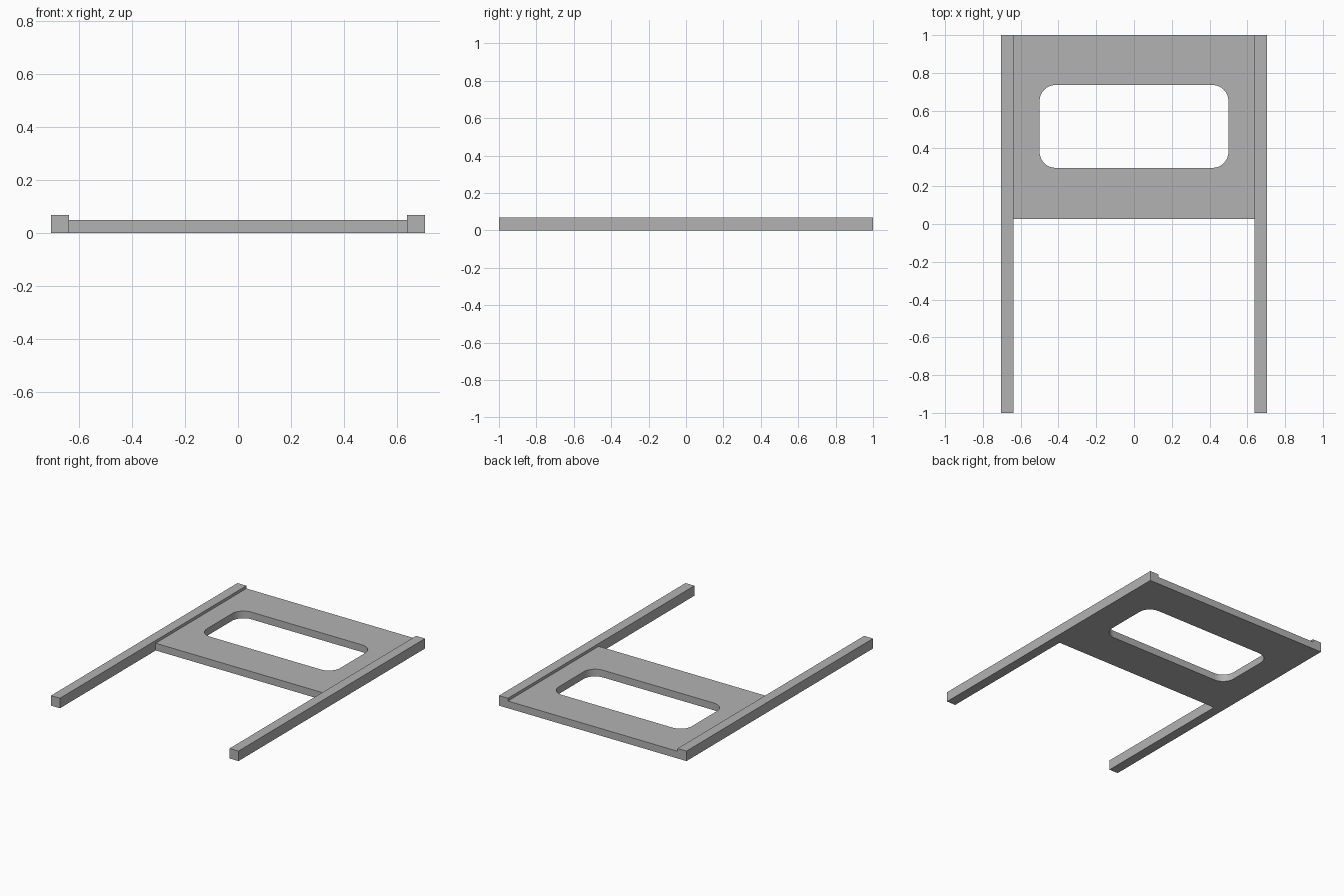
import bpy, bmesh, math

if "Cube" in bpy.data.objects:
    bpy.data.objects.remove(bpy.data.objects["Cube"])

grey = bpy.data.materials.new("plain_grey")
grey.diffuse_color = (0.45, 0.45, 0.45, 1)
grey.use_nodes = True
grey.node_tree.nodes["Principled BSDF"].inputs["Base Color"].default_value = grey.diffuse_color

RAIL_IN, RAIL_OUT, RAIL_H = 0.637, 0.704, 0.068
PLATE_H, PLATE_FRONT = 0.049, 0.027


def finish(bm, name):
    bmesh.ops.recalc_face_normals(bm, faces=bm.faces)
    mesh = bpy.data.meshes.new(name)
    bm.to_mesh(mesh)
    bm.free()
    mesh.materials.append(grey)
    obj = bpy.data.objects.new(name, mesh)
    bpy.context.collection.objects.link(obj)
    return obj


def rounded_rect(x0, x1, y0, y1, r, steps=8):
    pts = []
    corners = [(x1 - r, y1 - r), (x0 + r, y1 - r), (x0 + r, y0 + r), (x1 - r, y0 + r)]
    for q, (cx, cy) in enumerate(corners):
        for i in range(steps + 1):
            a = math.pi / 2 * (q + i / steps)
            pts.append((cx + r * math.cos(a), cy + r * math.sin(a)))
    return pts


# Side rails running the full length
for side, name in ((-1, "left_rail"), (1, "right_rail")):
    bm = bmesh.new()
    bmesh.ops.create_cube(bm, size=1)
    bmesh.ops.scale(bm, vec=(RAIL_OUT - RAIL_IN, 2, RAIL_H), verts=bm.verts)
    bmesh.ops.translate(bm, vec=(side * (RAIL_IN + RAIL_OUT) / 2, 0, RAIL_H / 2), verts=bm.verts)
    finish(bm, name)

# Plate between the rails, with a rounded opening
outline = [(-RAIL_IN, PLATE_FRONT), (RAIL_IN, PLATE_FRONT), (RAIL_IN, 1), (-RAIL_IN, 1)]
opening = rounded_rect(-0.5, 0.5, 0.297, 0.736, 0.085)
bm = bmesh.new()
for loop in (outline, opening):
    vs = [bm.verts.new((x, y, 0)) for x, y in loop]
    for i, v in enumerate(vs):
        bm.edges.new((v, vs[(i + 1) % len(vs)]))
bmesh.ops.triangle_fill(bm, edges=bm.edges[:], use_beauty=True, normal=(0, 0, 1))
top = bmesh.ops.extrude_face_region(bm, geom=bm.faces[:], use_keep_orig=True)["geom"]
bmesh.ops.translate(bm, vec=(0, 0, PLATE_H), verts=[g for g in top if isinstance(g, bmesh.types.BMVert)])
plate = finish(bm, "cutout_plate")
bpy.context.view_layer.objects.active = plate
plate.select_set(True)
bpy.ops.object.shade_smooth_by_angle(angle=math.radians(30))
